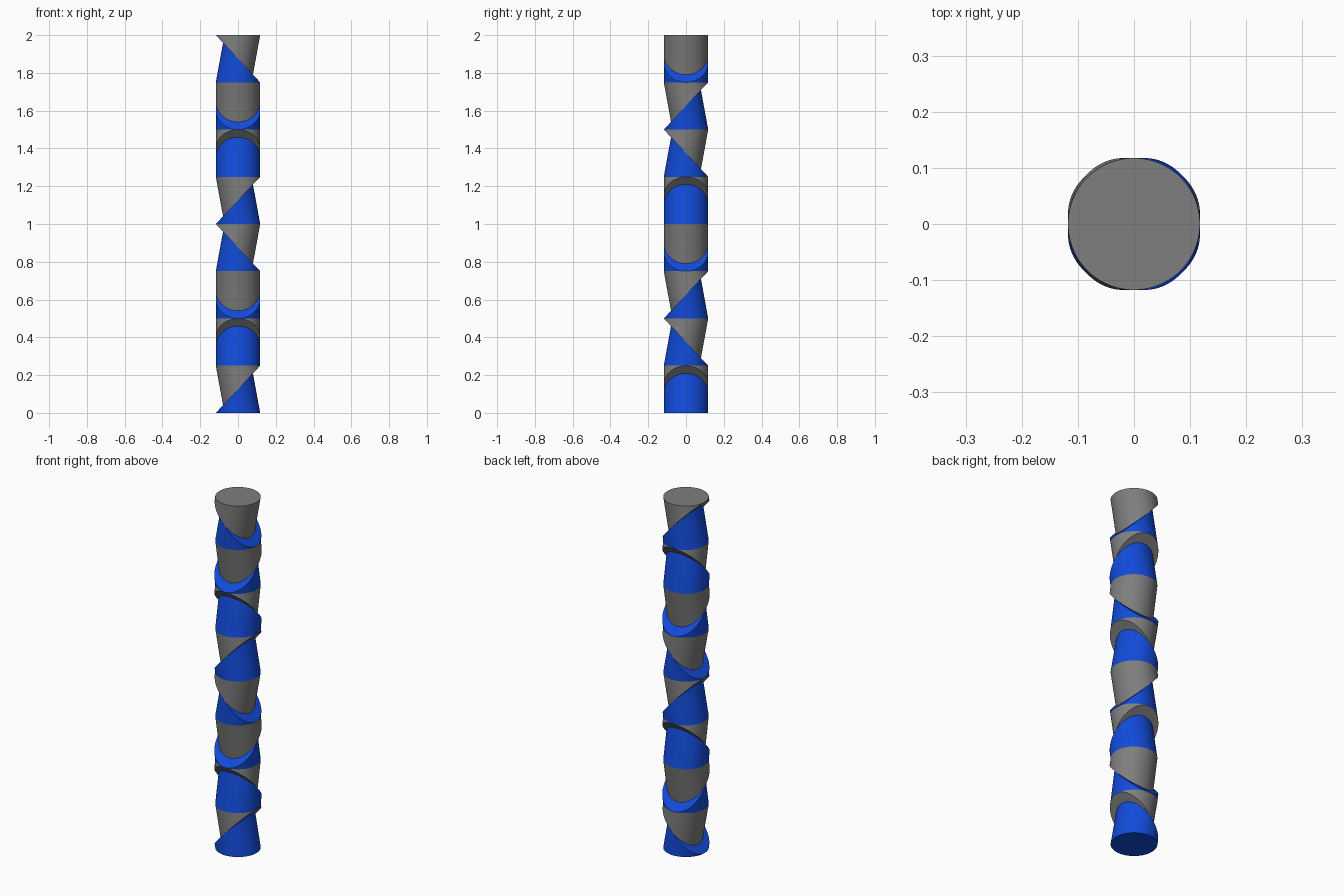
import bpy, bmesh, math

cube = bpy.data.objects.get("Cube")
if cube:
    bpy.data.objects.remove(cube, do_unlink=True)

R = 0.1175       # tube radius
H = 0.25         # height of one segment
LEAN = 0.183     # sideways lean of each wedge per unit of height
N = 96           # sides of the tube


def material(name, rgb):
    m = bpy.data.materials.new(name)
    m.use_nodes = True
    m.diffuse_color = (*rgb, 1)
    m.node_tree.nodes["Principled BSDF"].inputs["Base Color"].default_value = (*rgb, 1)
    return m


def wedge_mesh(name, mat):
    """Leaning cylinder on a round base, cut by the segment's diagonal plane."""
    slope = H / (2 * R)
    bm = bmesh.new()
    base, cut = [], []
    for i in range(N):
        a = 2 * math.pi * i / N
        x, y = R * math.cos(a), R * math.sin(a)
        z = (x + R) * slope / (1 + LEAN * slope)
        base.append(bm.verts.new((x, y, 0)))
        # base and cut meet in one point on the low side
        cut.append(base[-1] if i == N // 2 else bm.verts.new((x - LEAN * z, y, z)))
    for i in range(N):
        j = (i + 1) % N
        ring = list(dict.fromkeys((base[i], base[j], cut[j], cut[i])))
        bm.faces.new(ring)
    bm.faces.new(base[::-1])
    bm.faces.new(cut)
    bmesh.ops.recalc_face_normals(bm, faces=bm.faces)
    mesh = bpy.data.meshes.new(name)
    bm.to_mesh(mesh)
    bm.free()
    mesh.materials.append(mat)
    return mesh


def place(name, mesh, location, rotation):
    ob = bpy.data.objects.new(name, mesh)
    ob.location = location
    ob.rotation_euler = rotation
    bpy.context.collection.objects.link(ob)
    return ob


blue = wedge_mesh("lower_wedge", material("blue", (0.006, 0.07, 0.70)))
grey = wedge_mesh("upper_wedge", material("grey", (0.21, 0.21, 0.21)))

# Each segment pairs a blue wedge with an upside-down grey one;
# the tall side of the blue wedge turns to +x, -y, +y, -x and repeats
turns = [0, -90, 90, 180] * 2
parts = []
for i, deg in enumerate(turns):
    a = math.radians(deg)
    parts.append(place(f"lower_wedge_{i + 1}", blue, (0, 0, i * H), (0, 0, a)))
    parts.append(place(f"upper_wedge_{i + 1}", grey, (0, 0, (i + 1) * H), (0, math.pi, a)))

# Smooth round sides, sharp rims (meshes are shared by all segments)
bpy.ops.object.select_all(action='DESELECT')
for ob in parts[:2]:
    ob.select_set(True)
bpy.context.view_layer.objects.active = parts[0]
bpy.ops.object.shade_smooth_by_angle(angle=math.radians(30))
